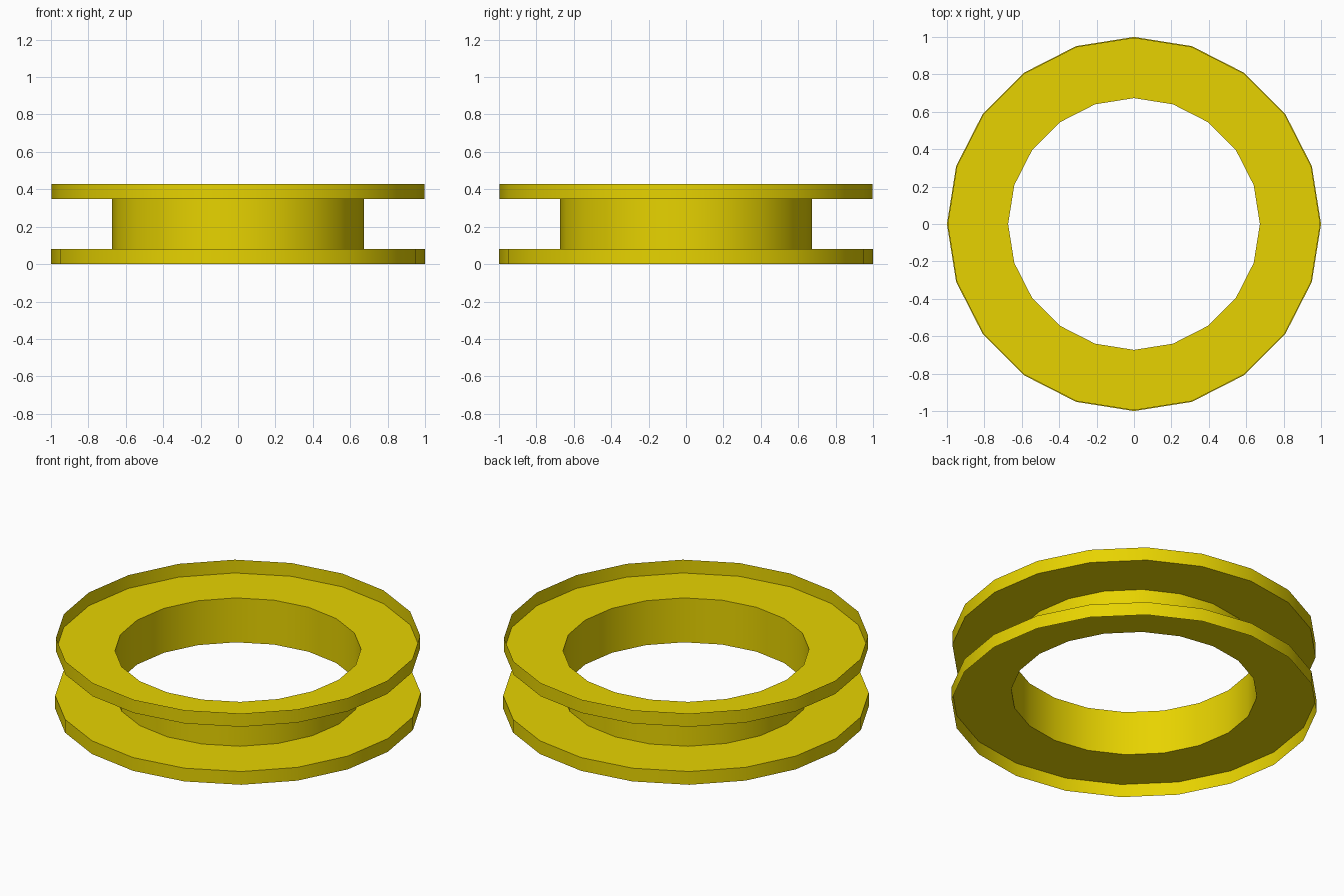
import bpy, bmesh, math

if "Cube" in bpy.data.objects:
    bpy.data.objects.remove(bpy.data.objects["Cube"])

SIDES = 20
HUB = 0.673

# Open sheet cross-section (radius, height): lower rim, lower disc, hub wall, upper disc, upper rim
profile = [
    (1.0, 0.0), (1.0, 0.08), (HUB, 0.08),
    (HUB, 0.348), (0.996, 0.348), (0.996, 0.428),
]

# Revolve the cross-section around z
bm = bmesh.new()
rings = []
for i in range(SIDES):
    a = 2 * math.pi * i / SIDES
    rings.append([bm.verts.new((r * math.cos(a), r * math.sin(a), z)) for r, z in profile])
for i in range(SIDES):
    a, b = rings[i], rings[(i + 1) % SIDES]
    for j in range(len(profile) - 1):
        bm.faces.new((a[j], b[j], b[j + 1], a[j + 1]))

mesh = bpy.data.meshes.new("spool_ring")
bm.to_mesh(mesh)
bm.free()
spool = bpy.data.objects.new("spool_ring", mesh)
bpy.context.collection.objects.link(spool)

# Yellow finish
mat = bpy.data.materials.new("yellow")
mat.diffuse_color = (0.80, 0.65, 0.0, 1.0)
mat.use_nodes = True
mat.node_tree.nodes["Principled BSDF"].inputs["Base Color"].default_value = mat.diffuse_color
mesh.materials.append(mat)

# Smooth round walls, sharp rims
bpy.context.view_layer.objects.active = spool
spool.select_set(True)
bpy.ops.object.shade_smooth_by_angle(angle=math.radians(30))
